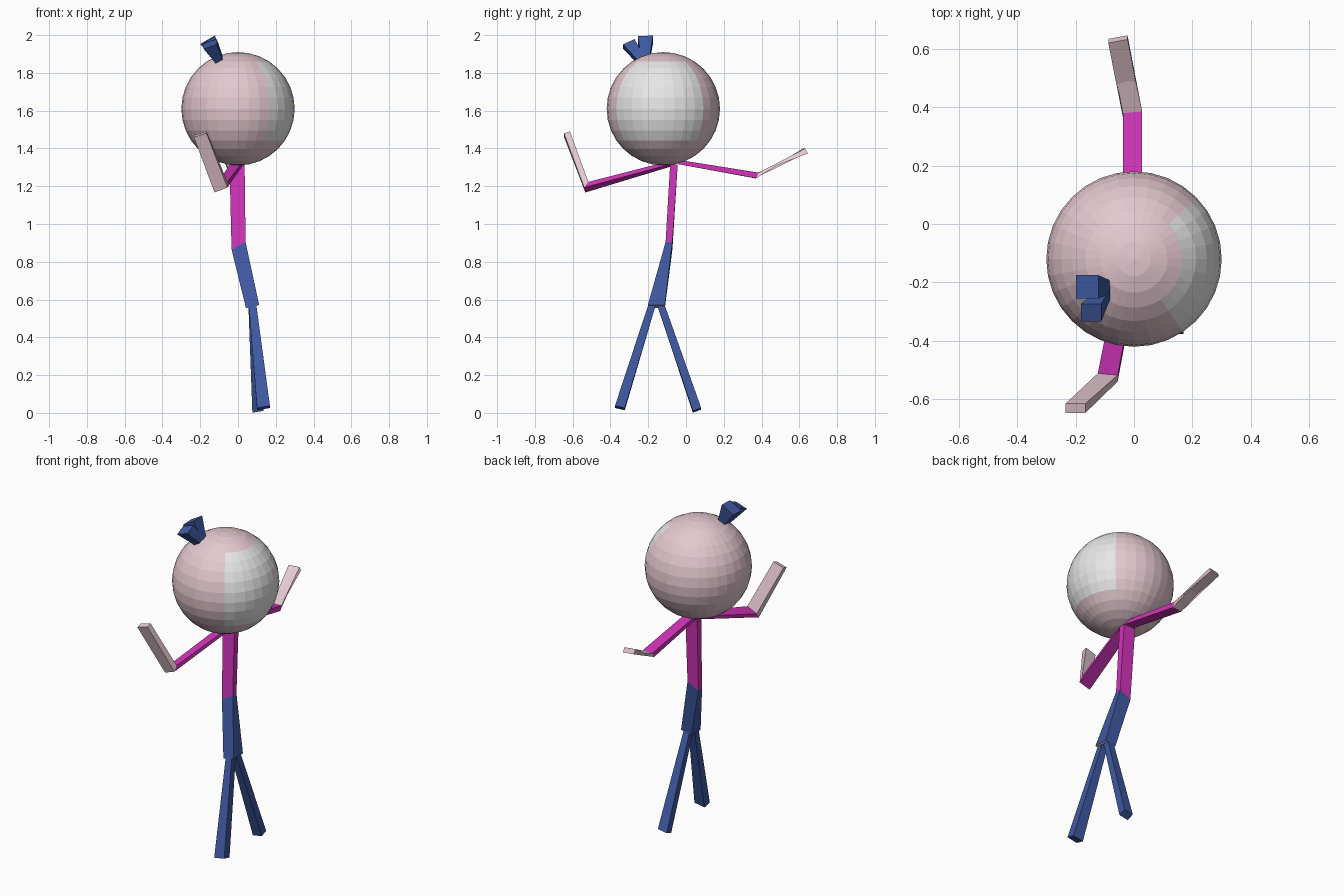
import bpy, bmesh, math
from mathutils import Vector

cube = bpy.data.objects.get("Cube")
if cube:
    bpy.data.objects.remove(cube)


def material(name, rgb):
    m = bpy.data.materials.new(name)
    m.use_nodes = True
    m.diffuse_color = (*rgb, 1)
    m.node_tree.nodes["Principled BSDF"].inputs["Base Color"].default_value = (*rgb, 1)
    return m


skin = material("pale pink skin", (0.78, 0.58, 0.63))
shirt = material("magenta shirt", (0.64, 0.035, 0.49))
denim = material("blue denim", (0.05, 0.1, 0.36))
white = material("white face", (0.8, 0.8, 0.8))


def finish(name, bm, mats):
    bmesh.ops.recalc_face_normals(bm, faces=bm.faces)
    mesh = bpy.data.meshes.new(name)
    bm.to_mesh(mesh)
    bm.free()
    for m in mats:
        mesh.materials.append(m)
    obj = bpy.data.objects.new(name, mesh)
    bpy.context.collection.objects.link(obj)
    return obj


def limb(name, rings, mats, cap=None):
    """Four-sided bar through rings of (centre, half width, half depth), one material per span."""
    bm = bmesh.new()
    loops = []
    for c, u, v in rings:
        c, u, v = Vector(c), Vector(u), Vector(v)
        loops.append([bm.verts.new(c + a * u + b * v)
                      for a, b in ((-1, -1), (1, -1), (1, 1), (-1, 1))])
    bm.faces.new(loops[0])
    for i in range(len(loops) - 1):
        for k in range(4):
            n = (k + 1) % 4
            f = bm.faces.new((loops[i][k], loops[i][n], loops[i + 1][n], loops[i + 1][k]))
            f.material_index = i
    end = bm.faces.new(loops[-1])
    end.material_index = len(mats) - 1 if cap is None else len(mats)
    return finish(name, bm, mats + ([cap] if cap else []))


# Head with a white face patch on one side
head_centre = Vector((0, -0.12, 1.61))
bm = bmesh.new()
bmesh.ops.create_uvsphere(bm, u_segments=32, v_segments=16, radius=0.3)
for f in bm.faces:
    p = f.calc_center_median()
    turn = math.degrees(math.atan2(p.y, p.x))
    rise = math.degrees(math.asin(p.z / p.length))
    f.material_index = int(-56.25 < turn < 45 and -33.75 < rise < 56.25)
head = finish("head", bm, [skin, white])
head.location = head_centre

# Torso and hips, bent at the waist
limb("torso_and_hips", [
    ((-0.005, -0.064, 1.315), (0.04, 0, 0), (0, 0.02, 0)),
    ((0.003, -0.09, 0.885), (0.037, 0, 0.02), (0, 0.018, 0)),
    ((0.077, -0.157, 0.563), (0.035, 0, 0.008), (0, 0.045, 0)),
], [shirt, denim], cap=skin)

# Legs
limb("front_leg", [
    ((0.077, -0.18, 0.572), (0.02, 0, 0), (0, 0.02, 0)),
    ((0.135, -0.35, 0.026), (0.034, 0, 0.006), (0, 0.026, -0.006)),
], [denim])
limb("back_leg", [
    ((0.075, -0.133, 0.572), (0.02, 0, 0), (0, 0.02, 0)),
    ((0.106, 0.058, 0.014), (0.03, 0, 0.005), (0, 0.022, 0.008)),
], [denim])

# Arms: magenta sleeve, pink forearm
limb("front_arm", [
    ((0, -0.06, 1.325), (0.033, 0, 0.006), (0, 0.004, 0.01)),
    ((-0.09, -0.525, 1.195), (0.034, -0.003, 0.013), (0, 0.011, 0.015)),
    ((-0.2, -0.63, 1.475), (0.034, 0, 0.01), (0, 0.016, 0.005)),
], [shirt, skin])
limb("back_arm", [
    ((-0.005, -0.04, 1.328), (0.032, 0, 0), (0, 0.003, 0.011)),
    ((-0.005, 0.375, 1.257), (0.033, 0.003, 0), (0, 0.007, 0.015)),
    ((-0.055, 0.632, 1.387), (0.033, 0.006, 0), (0, 0.007, -0.013)),
], [shirt, skin])

# Two flared hair tufts
limb("hair_tuft_upright", [
    ((-0.1, -0.215, 1.868), (0.018, 0, 0.012), (0, 0.022, 0)),
    ((-0.16, -0.215, 1.974), (0.038, 0, 0.022), (0, 0.04, 0.002)),
], [denim])
limb("hair_tuft_leaning", [
    ((-0.1, -0.24, 1.87), (0.018, 0, 0.01), (0, 0.018, 0.01)),
    ((-0.147, -0.303, 1.953), (0.035, 0, 0.012), (0, 0.03, 0.014)),
], [denim])
